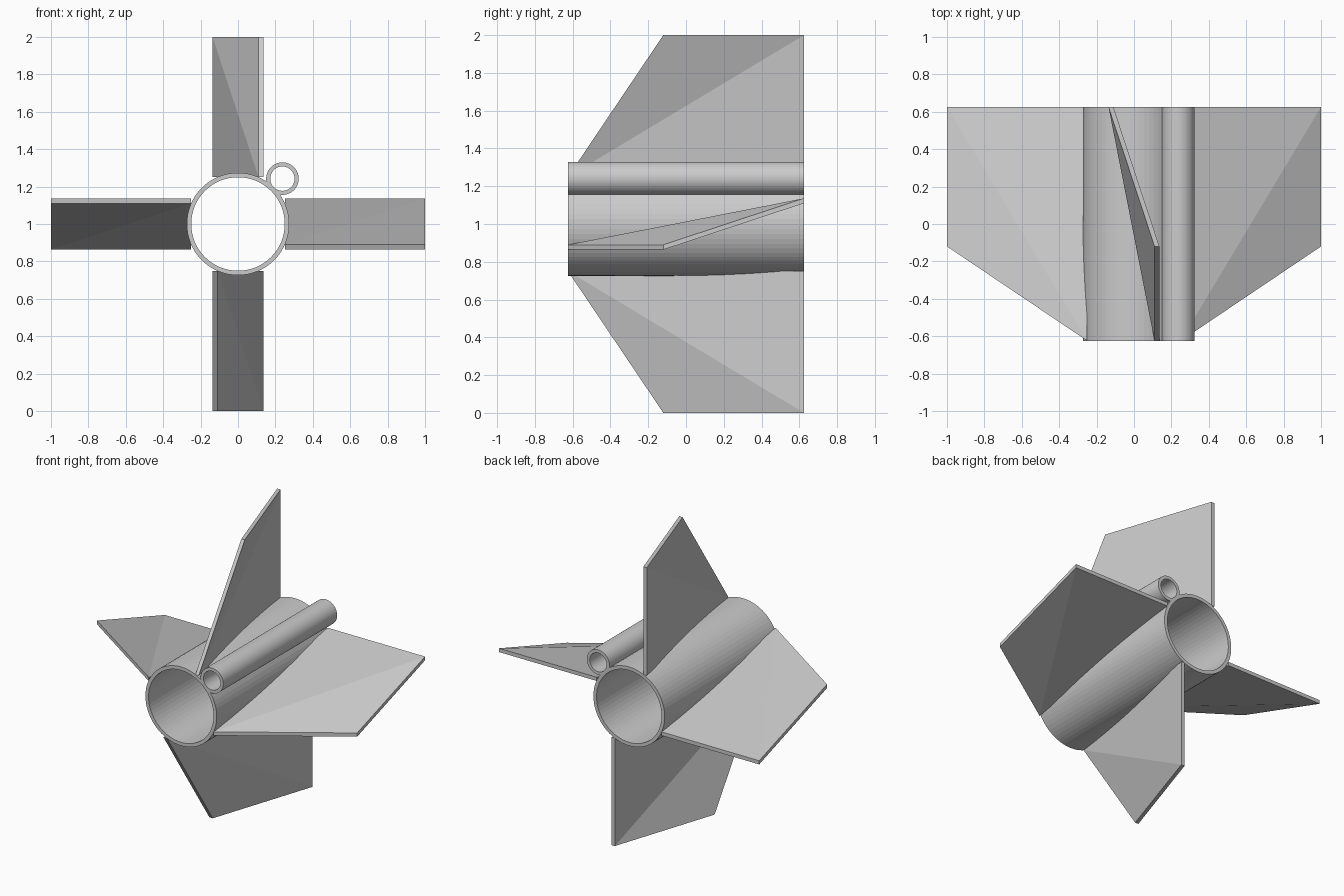
import bpy, bmesh, math
from mathutils import Matrix

if "Cube" in bpy.data.objects:
    bpy.data.objects.remove(bpy.data.objects["Cube"])

Y0, Y1 = -0.625, 0.625   # front and back of the assembly
CZ = 1.0                 # height of the main axis


def make_object(name, bm):
    bmesh.ops.recalc_face_normals(bm, faces=bm.faces[:])
    mesh = bpy.data.meshes.new(name)
    bm.to_mesh(mesh)
    bm.free()
    ob = bpy.data.objects.new(name, mesh)
    bpy.context.collection.objects.link(ob)
    return ob


def tube(name, cx, cz, r_out, r_in, n=64):
    """Open pipe along y: a rectangular wall section swept round the axis."""
    bm = bmesh.new()
    section = [(r_out, Y0), (r_out, Y1), (r_in, Y1), (r_in, Y0)]
    rings = []
    for i in range(n):
        a = 2 * math.pi * i / n
        rings.append([bm.verts.new((cx + r * math.cos(a), y, cz + r * math.sin(a)))
                      for r, y in section])
    for i in range(n):
        a, b = rings[i], rings[(i + 1) % n]
        for k in range(4):
            m = (k + 1) % 4
            bm.faces.new((a[k], a[m], b[m], b[k]))
    return make_object(name, bm)


def fin(name, angle):
    """Canted, swept plate, twisted slightly along its diagonal."""
    bm = bmesh.new()
    w, t = 0.136, 0.026
    # root front, tip front, tip back, root back: (left x, y, radius)
    outline = [(w - t, Y0, 0.25), (w - t, -0.12, 1.0), (-w, Y1, 1.0), (-w, Y1, 0.25)]
    left = [bm.verts.new(p) for p in outline]
    right = [bm.verts.new((x + t, y, z)) for x, y, z in outline]
    for side in (left, right):
        bm.faces.new((side[0], side[1], side[2]))
        bm.faces.new((side[0], side[2], side[3]))
    for i in range(4):
        j = (i + 1) % 4
        bm.faces.new((left[i], left[j], right[j], right[i]))
    bm.transform(Matrix.Translation((0, 0, CZ)) @ Matrix.Rotation(angle, 4, 'Y'))
    return make_object(name, bm)


# Body tube and the small guide tube beside it
tube("body_tube", 0, CZ, 0.274, 0.25)
tube("guide_tube", 0.2375, 1.2425, 0.087, 0.065)

# Four identical fins, a quarter turn apart
for i, side in enumerate(("top", "right", "bottom", "left")):
    fin(side + "_fin", i * math.pi / 2)
